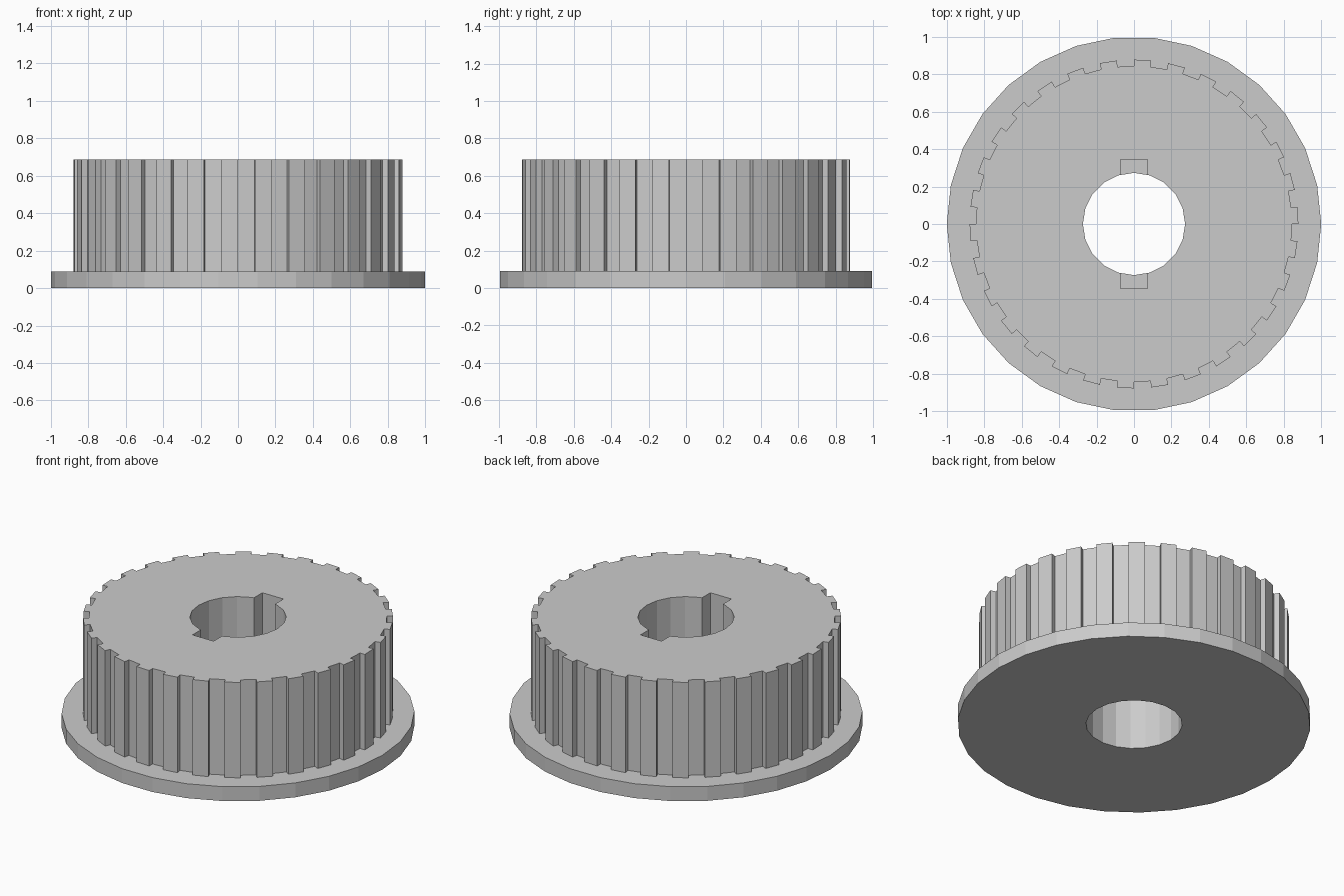
import bpy
from math import cos, sin, radians, tau

if "Cube" in bpy.data.objects:
    bpy.data.objects.remove(bpy.data.objects["Cube"])

TOP, FLANGE_H = 0.687, 0.09
TEETH, R_TIP, R_ROOT = 30, 0.878, 0.844


def prism(name, outline, z0, z1):
    """Closed prism from a counter-clockwise outline."""
    n = len(outline)
    verts = [(x, y, z) for z in (z0, z1) for x, y in outline]
    faces = [tuple(reversed(range(n))), tuple(range(n, 2 * n))]
    faces += [(i, (i + 1) % n, (i + 1) % n + n, i + n) for i in range(n)]
    mesh = bpy.data.meshes.new(name)
    mesh.from_pydata(verts, [], faces)
    obj = bpy.data.objects.new(name, mesh)
    bpy.context.collection.objects.link(obj)
    return obj


def polar(r, a):
    return r * cos(a), r * sin(a)


def polygon(r, sides):
    return [polar(r, tau * i / sides) for i in range(sides)]


def combine(target, tool, operation):
    """Apply a boolean and remove the tool object."""
    mod = target.modifiers.new(operation.lower(), 'BOOLEAN')
    mod.operation, mod.object, mod.solver = operation, tool, 'EXACT'
    bpy.context.view_layer.objects.active = target
    bpy.ops.object.modifier_apply(modifier=mod.name)
    bpy.data.objects.remove(tool)


# Flange disc
pulley = prism("toothed_pulley", polygon(1.0, 30), 0, FLANGE_H)

# Toothed drum: each tooth fills the first half of its pitch
rim = []
for i in range(TEETH):
    a, half = tau * i / TEETH, tau / TEETH / 2
    rim += [polar(R_ROOT, a), polar(R_TIP, a),
            polar(R_TIP, a + half), polar(R_ROOT, a + half)]
combine(pulley, prism("toothed_drum", rim, FLANGE_H / 2, TOP), 'UNION')

# Through bore
combine(pulley, prism("bore_cutter", polygon(0.273, 20), -0.1, 1), 'DIFFERENCE')

# Blind keyways on both sides of the bore
w, d = 0.073, 0.345
key = [(-w, -d), (w, -d), (w, d), (-w, d)]
combine(pulley, prism("keyway_cutter", key, 0.34, 1), 'DIFFERENCE')
